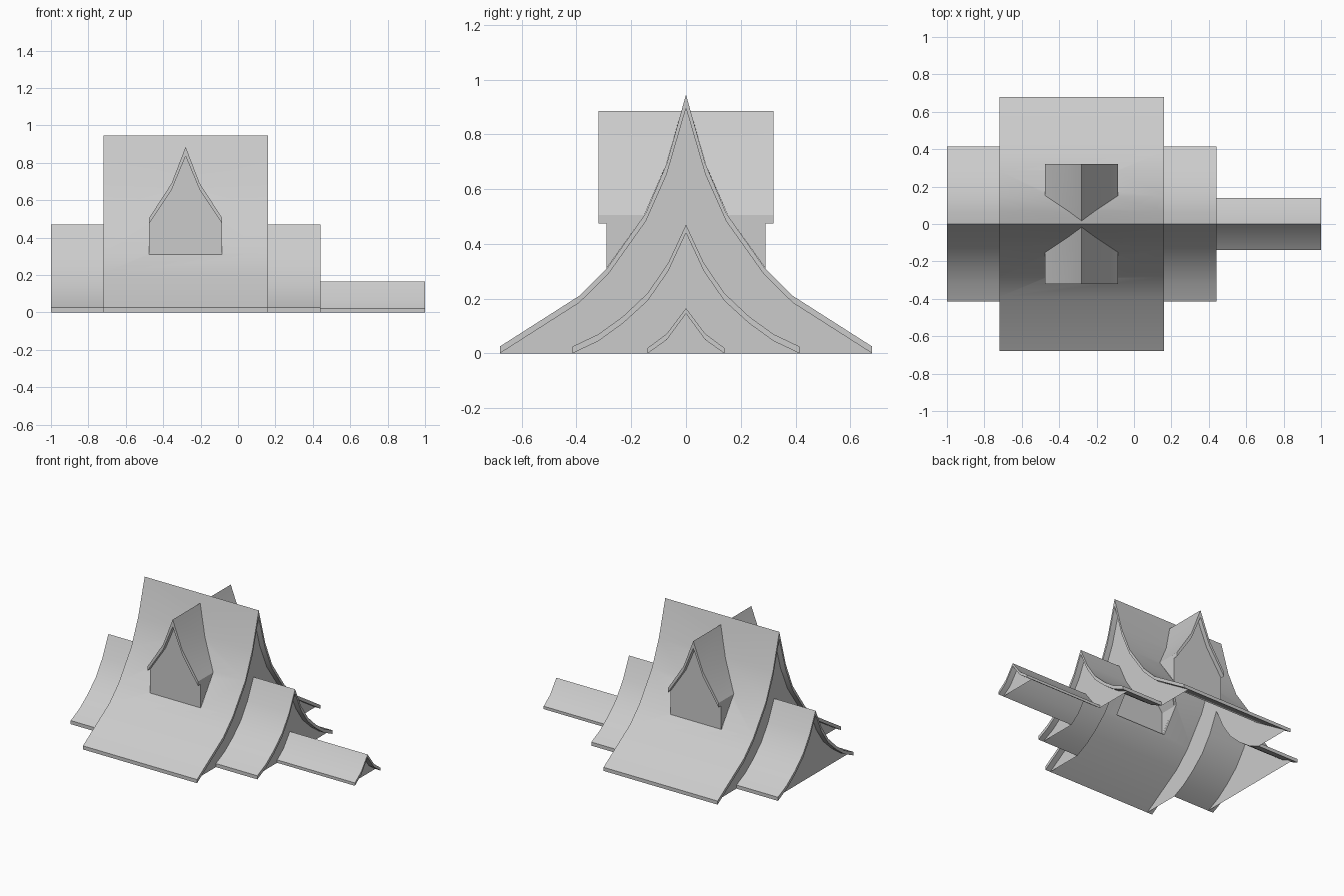
import bpy, bmesh

if "Cube" in bpy.data.objects:
    bpy.data.objects.remove(bpy.data.objects["Cube"])

# Half profiles from ridge to eave: (distance from ridge, outer z, inner z)
MAIN = [(0, .945, .895), (.07, .695, .655), (.147, .512, .482), (.285, .315, .288),
        (.39, .21, .185), (.68, .025, 0)]
MID = [(0, .47, .44), (.065, .33, .30), (.14, .22, .192), (.23, .135, .11),
       (.32, .07, .045), (.415, .025, 0)]
LOW = [(0, .165, .145), (.07, .072, .05), (.14, .02, 0)]
DORMER = [(0, .885, .835), (.075, .69, .655), (.195, .505, .475)]
DX, WALL_Y, FRONT_Y, SILL = -.28, .29, .32, .31
RECESS = .04


def arc(profile, k):
    """Full mirrored line, left eave to right eave (k=1 outer, k=2 inner)."""
    half = [(p[0], p[k]) for p in profile]
    return [(-d, z) for d, z in reversed(half[1:])] + half


def section(profile):
    return arc(profile, 1) + arc(profile, 2)[::-1]


def make(name, faces, smooth=False):
    bm = bmesh.new()
    for f in faces:
        bm.faces.new([bm.verts.new(p) for p in f])
    bmesh.ops.remove_doubles(bm, verts=bm.verts[:], dist=1e-5)
    bmesh.ops.recalc_face_normals(bm, faces=bm.faces[:])
    me = bpy.data.meshes.new(name)
    bm.to_mesh(me)
    bm.free()
    ob = bpy.data.objects.new(name, me)
    bpy.context.collection.objects.link(ob)
    if smooth:
        shade(ob)
    return ob


def activate(ob):
    bpy.ops.object.select_all(action='DESELECT')
    ob.select_set(True)
    bpy.context.view_layer.objects.active = ob


def shade(ob):
    activate(ob)
    bpy.ops.object.shade_smooth_by_angle(angle=.5)


def loft(a, b):
    """Faces of a solid between two matching loops."""
    n = len(a)
    return [a, b] + [[a[i], a[(i + 1) % n], b[(i + 1) % n], b[i]] for i in range(n)]


def roof(name, profile, x0, x1, smooth=True):
    s = section(profile)
    return make(name, loft([(x0, y, z) for y, z in s], [(x1, y, z) for y, z in s]), smooth)


def gable(name, x, profile, hole=None):
    """Flat end wall, open where a lower roof joins it."""
    pts = arc(profile, 2)
    if hole:
        pts = pts + [(hole[-1][0], 0)] + arc(hole, 1)[::-1] + [(-hole[-1][0], 0)]
    make(name, [[(x, y, z) for y, z in pts]])


def main_y(z):
    """Distance from the ridge at which the main roof has height z."""
    for (d0, z0, _), (d1, z1, _) in zip(MAIN, MAIN[1:]):
        if z1 <= z <= z0:
            return d0 + (d1 - d0) * (z0 - z) / (z0 - z1)
    return 0


# Main roof with the dormer opening cut through both slopes
main = roof("main_roof", MAIN, -.72, .16, False)
loop = arc(DORMER, 2) + [(.195, SILL), (-.195, SILL)]
cutter = make("dormer_cutter", loft([(DX + x, -WALL_Y, z) for x, z in loop],
                                    [(DX + x, WALL_Y, z) for x, z in loop]))
cutter.hide_render = True
activate(main)
mod = main.modifiers.new("opening", 'BOOLEAN')
mod.operation = 'DIFFERENCE'
mod.solver = 'EXACT'
mod.object = cutter
bpy.ops.object.modifier_apply(modifier=mod.name)
bpy.data.objects.remove(cutter, do_unlink=True)
shade(main)

# Lower roofs stepping out from each end
roof("left_roof", MID, -1, -.72 + RECESS)
roof("right_roof", MID, .16 - RECESS, .44)
roof("passage_roof", LOW, .44 - RECESS, 1)

# Recessed gable walls
gable("main_gable_left", -.72 + RECESS, MAIN, MID)
gable("main_gable_right", .16 - RECESS, MAIN, MID)
gable("left_gable", -1 + RECESS, MID)
gable("right_gable", .44 - RECESS, MID, LOW)
gable("passage_gable", 1 - RECESS, LOW)

# Dormers front and back
for side, s in (("front", -1), ("back", 1)):
    sec = section(DORMER)
    make(side + "_dormer_roof",
         loft([(DX + x, s * FRONT_Y, z) for x, z in sec],
              [(DX + x, s * main_y(z), z) for x, z in sec]), True)
    faces = [[(DX + x, s * WALL_Y, z) for x, z in loop]]
    for x in (DX - .195, DX + .195):
        faces.append([(x, s * WALL_Y, SILL), (x, s * WALL_Y, .475),
                      (x, s * main_y(.475), .475)])
    make(side + "_dormer_walls", faces)
